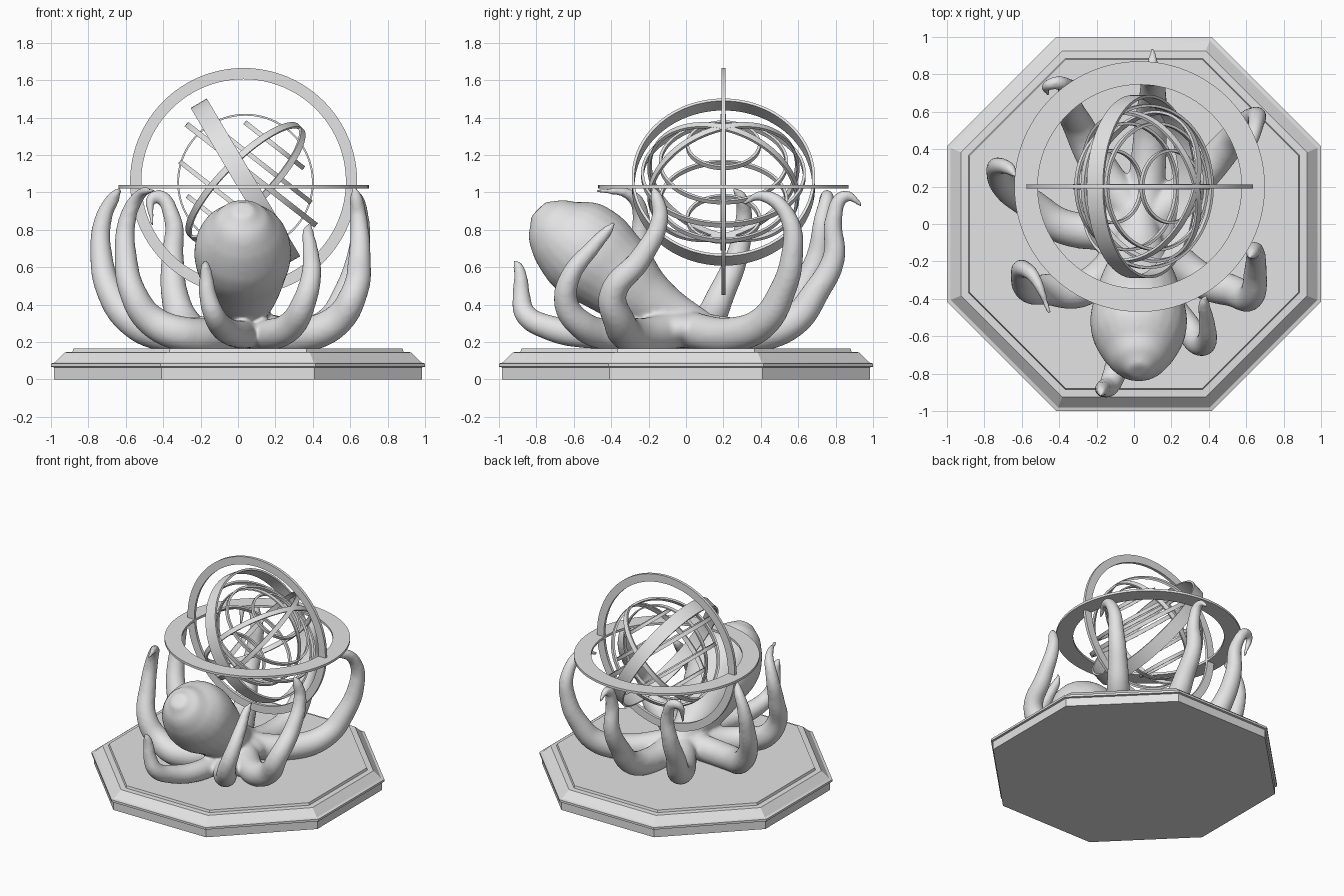
import bpy, bmesh, math
from mathutils import Vector, Matrix

if "Cube" in bpy.data.objects:
    bpy.data.objects.remove(bpy.data.objects["Cube"], do_unlink=True)

grey = (0.77, 0.77, 0.77, 1)
stone = bpy.data.materials.new("pale_grey")
stone.use_nodes = True
stone.diffuse_color = grey
stone.node_tree.nodes["Principled BSDF"].inputs["Base Color"].default_value = grey


def activate(obj):
    bpy.ops.object.select_all(action='DESELECT')
    obj.select_set(True)
    bpy.context.view_layer.objects.active = obj


def lathe(name, profile, segments, matrix, closed=False):
    """Revolve (radius, height) points about z, then place with a matrix."""
    bm = bmesh.new()
    verts = [bm.verts.new((r, 0, z)) for r, z in profile]
    edges = [bm.edges.new(pair) for pair in zip(verts, verts[1:])]
    if closed:
        edges.append(bm.edges.new((verts[-1], verts[0])))
    bmesh.ops.spin(bm, geom=verts + edges, axis=(0, 0, 1), cent=(0, 0, 0),
                   angle=math.tau, steps=segments)
    bmesh.ops.remove_doubles(bm, verts=bm.verts, dist=0.0001)
    bmesh.ops.recalc_face_normals(bm, faces=bm.faces)
    bm.transform(matrix)
    mesh = bpy.data.meshes.new(name)
    bm.to_mesh(mesh)
    bm.free()
    mesh.materials.append(stone)
    obj = bpy.data.objects.new(name, mesh)
    bpy.context.collection.objects.link(obj)
    activate(obj)
    bpy.ops.object.shade_smooth_by_angle(angle=math.radians(15))


def ring(name, centre, axis, outer, thickness, width):
    """Rectangular-section hoop around an axis."""
    half = width / 2
    inner = outer - thickness
    turn = Vector(axis).to_track_quat('Z', 'Y').to_matrix().to_4x4()
    section = [(inner, -half), (outer, -half), (outer, half), (inner, half)]
    lathe(name, section, 96, Matrix.Translation(centre) @ turn, closed=True)


def limb(name, points, radii):
    """Tapered round tube along a smooth path, returned as a mesh object."""
    curve = bpy.data.curves.new(name, 'CURVE')
    curve.dimensions = '3D'
    curve.bevel_depth = 1
    curve.bevel_resolution = 10
    curve.use_fill_caps = True
    spline = curve.splines.new('BEZIER')
    spline.radius_interpolation = 'CARDINAL'
    spline.bezier_points.add(len(points) - 1)
    for knot, place, radius in zip(spline.bezier_points, points, radii):
        knot.co = place
        knot.radius = radius
        knot.handle_left_type = knot.handle_right_type = 'AUTO'
    obj = bpy.data.objects.new(name, curve)
    bpy.context.collection.objects.link(obj)
    activate(obj)
    bpy.ops.object.convert(target='MESH')
    return bpy.context.view_layer.objects.active


floor_height = 0.24
root = Vector((0.05, -0.02, 0.27))
arm_levels = (0.24, 0.46, 0.65, 0.86, 0.98)
arm_radii = (0.1, 0.095, 0.085, 0.073, 0.061, 0.047, 0.034, 0.013)


def arm(name, height, tip, *plan):
    """Arm that creeps out from the body, then climbs over the plan points
    (foot, bend, belly, neck, crook) at shared levels scaled by its height."""
    foot, *climb = [Vector((x, y, floor_height + (level - floor_height) * height))
                    for (x, y), level in zip(plan, arm_levels)]
    elbow = foot.lerp(climb[0], 0.65)
    elbow.z = floor_height + height * 0.075
    slimness = 0.6 + 0.4 * height
    return limb(name, [root, foot, elbow, *climb, tip], [r * slimness for r in arm_radii])


# Octagonal plinth with lip, bevel and raised top panel
corner = 1 / math.cos(math.pi / 8)
steps = [(0, 0), (.985, 0), (.985, .065), (1, .068), (1, .085), (.98, .09),
         (.925, .145), (.885, .147), (.88, .165), (0, .165)]
lathe("plinth", [(r * corner, z) for r, z in steps], 8, Matrix.Rotation(math.pi / 8, 4, 'Z'))

# Octopus mantle, from the blunt end down to the body
spine = [(-.79, .91), (-.75, .87), (-.68, .8), (-.57, .715), (-.42, .595), (-.22, .43), (.08, .28)]
mantle = limb("mantle", [(.025, y, z) for y, z in spine], (.06, .13, .2, .255, .24, .17, .09))

# Eight arms: height, tip, then the plan of the climb
parts = [
    mantle,
    arm("front_arm", .5, (-.18, -.92, .64),
        (.01, -.5), (-.13, -.86), (-.16, -.88), (-.17, -.885), (-.175, -.9)),
    arm("left_front_arm", .75, (.39, -.38, .84),
        (.18, -.42), (.35, -.64), (.39, -.62), (.385, -.5), (.375, -.42)),
    arm("left_arm", 1, (.62, -.18, 1.03),
        (.36, -.3), (.62, -.39), (.65, -.24), (.645, -.14), (.63, -.16)),
    arm("left_back_arm", 1, (.57, .3, .94),
        (.36, .26), (.58, .51), (.64, .565), (.655, .55), (.62, .42)),
    arm("back_arm", 1, (.1, .94, .93),
        (.08, .37), (.1, .69), (.1, .79), (.1, .79), (.1, .85)),
    arm("right_back_arm", 1, (-.46, .69, .82),
        (-.2, .33), (-.34, .61), (-.35, .7), (-.35, .73), (-.44, .75)),
    arm("right_arm", 1, (-.63, .25, 1.02),
        (-.36, -.02), (-.68, .19), (-.73, .27), (-.72, .31), (-.66, .29)),
    arm("right_front_arm", 1, (-.45, -.48, 1.01),
        (-.28, -.35), (-.56, -.35), (-.6, -.28), (-.59, -.24), (-.53, -.29)),
]

# Flattened body, fused with mantle and arms into one skin
bpy.ops.mesh.primitive_uv_sphere_add(location=(.04, -.04, .27))
body = bpy.context.object
body.scale = (.2, .24, .1)
for part in parts:
    part.select_set(True)
bpy.ops.object.join()
bpy.ops.object.transform_apply(location=True, rotation=True, scale=True)
body.name = body.data.name = "octopus"
body.data.materials.clear()
body.data.materials.append(stone)
fuse = body.modifiers.new("fuse", 'REMESH')
fuse.mode = 'VOXEL'
fuse.voxel_size = .013
fuse.use_smooth_shade = True
soften = body.modifiers.new("soften", 'SMOOTH')
soften.iterations = 12

# Fixed outer rings: horizon and meridian
ring("horizon_ring", (.03, .2, 1.03), (0, 0, 1), .67, .125, .018)
ring("meridian_ring", (.03, .2, 1.058), (0, 1, 0), .607, .06, .022)

# Inner sphere: a broad band, then hoops about a tilted pole
heart = Vector((.04, .2, 1.055))
ring("ecliptic_band", heart, (.86, 0, .51), .49, .015, .1)
tilt = math.radians(38)
pole = Vector((math.sin(tilt), 0, math.cos(tilt)))
ring("equator_hoop", heart + pole * .05, pole, .44, .015, .03)
for label, side in (("upper", pole), ("lower", -pole)):
    ring(label + "_tropic_hoop", heart + side * .13, pole, .345, .015, .025)
    ring(label + "_polar_hoop", heart + side * .25, pole, .2, .015, .025)
ring("side_colure", heart, (0, 1, 0), .365, .01, .03)
for label, lean in (("front", -.3), ("back", .3)):
    ring(label + "_colure", heart, (.7, lean, -.7), .42, .015, .035)
